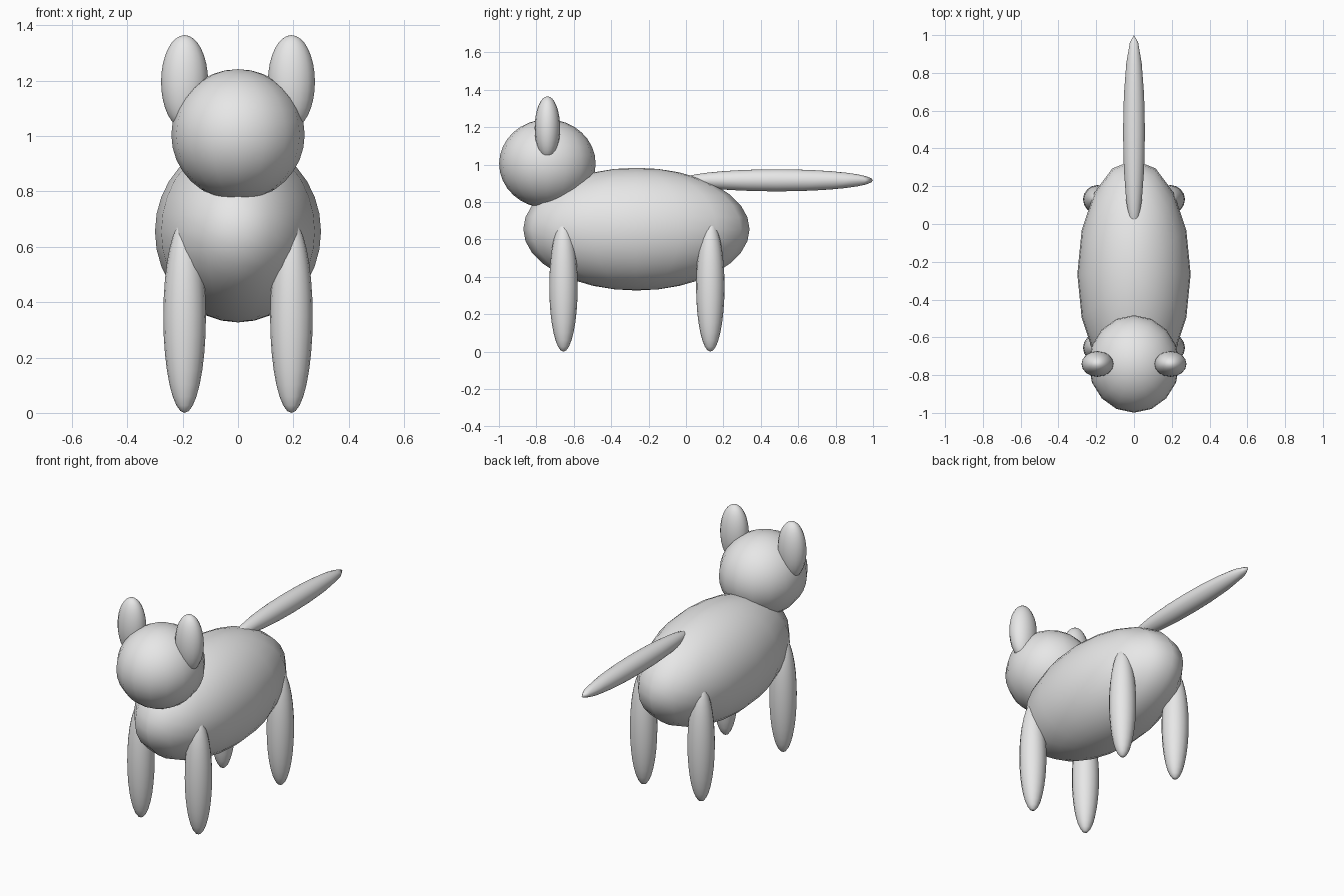
import bpy
from math import pi

cube = bpy.data.objects.get("Cube")
if cube:
    bpy.data.objects.remove(cube, do_unlink=True)

# Single plain grey material
GREY = (0.8, 0.8, 0.8, 1.0)
grey = bpy.data.materials.new("light grey")
grey.use_nodes = True
grey.diffuse_color = GREY
bsdf = next(n for n in grey.node_tree.nodes if n.type == "BSDF_PRINCIPLED")
bsdf.inputs["Base Color"].default_value = GREY


def ellipsoid(name, centre, radii):
    """Smooth 16-sided sphere stretched to the given radii."""
    bpy.ops.mesh.primitive_uv_sphere_add(segments=16, ring_count=16, radius=1, location=centre)
    obj = bpy.context.object
    obj.name = name
    obj.scale = radii
    bpy.ops.object.transform_apply(location=False, rotation=False, scale=True)
    bpy.ops.object.shade_smooth()
    obj.data.materials.append(grey)
    return obj


# Torso, head and tail on the centre line
ellipsoid("body", (0, -0.265, 0.655), (0.30, 0.605, 0.328))
ellipsoid("head", (0, -0.741, 1.005), (0.241, 0.258, 0.237))
ellipsoid("tail", (0, 0.485, 0.916), (0.058, 0.515, 0.059))

# Mirrored ears and legs
for side, sign in (("left", 1), ("right", -1)):
    ellipsoid(f"ear_{side}", (sign * 0.193, -0.741, 1.196), (0.085, 0.068, 0.169))
    for end, y in (("front", -0.655), ("back", 0.13)):
        ellipsoid(f"leg_{end}_{side}", (sign * 0.193, y, 0.348), (0.077, 0.076, 0.348))
